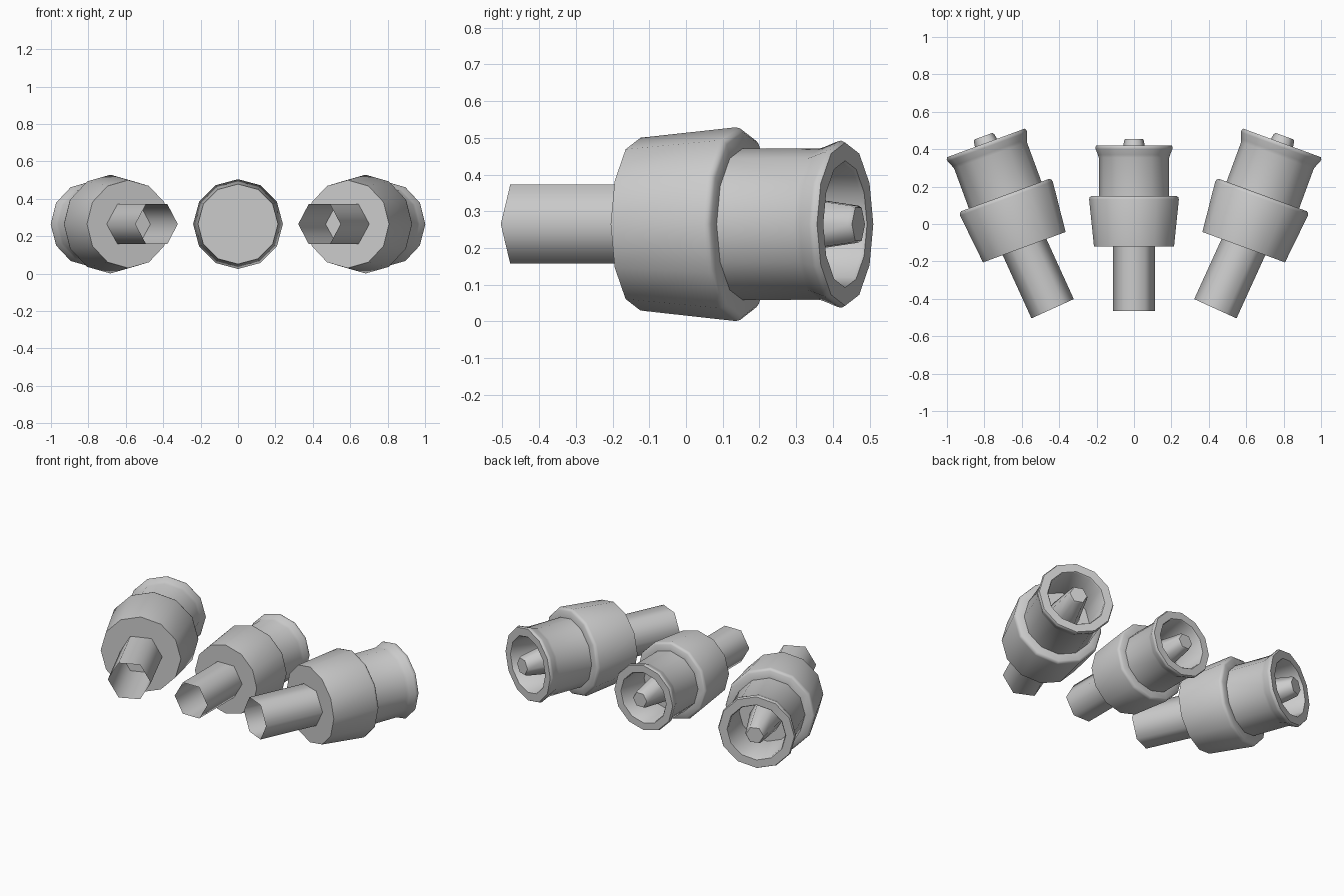
import bpy, bmesh, math
from mathutils import Matrix

if "Cube" in bpy.data.objects:
    bpy.data.objects.remove(bpy.data.objects["Cube"])

grey = bpy.data.materials.new("light_grey")
grey.diffuse_color = (0.6, 0.6, 0.6, 1)
grey.use_nodes = True
grey.node_tree.nodes["Principled BSDF"].inputs["Base Color"].default_value = grey.diffuse_color
AXIS_Z = 0.265


def lathe(name, profile, sides, phase, matrix, smooth):
    """Revolve (radius, y) points around the y axis; radius 0 closes with a cap."""
    bm = bmesh.new()
    rings = []
    for r, y in profile:
        if r == 0:
            rings.append(None)
            continue
        rings.append([bm.verts.new((r * math.cos(phase + 2 * math.pi * i / sides), y,
                                    r * math.sin(phase + 2 * math.pi * i / sides)))
                      for i in range(sides)])
    for a, b in zip(rings, rings[1:]):
        if a is None:
            bm.faces.new(b)
        elif b is None:
            bm.faces.new(a[::-1])
        else:
            for i in range(sides):
                j = (i + 1) % sides
                bm.faces.new((a[i], b[i], b[j], a[j]))
    mesh = bpy.data.meshes.new(name)
    bm.to_mesh(mesh)
    bm.free()
    mesh.materials.append(grey)
    obj = bpy.data.objects.new(name, mesh)
    bpy.context.collection.objects.link(obj)
    obj.matrix_world = matrix
    bpy.ops.object.select_all(action='DESELECT')
    obj.select_set(True)
    bpy.context.view_layer.objects.active = obj
    bpy.ops.object.shade_smooth_by_angle(angle=math.radians(smooth))


# Tapered collar with a rounded front rim
COLLAR = [(0, -0.12), (0.214, -0.12), (0.24, 0.132), (0.237, 0.143),
          (0.228, 0.15), (0.18, 0.15)]
# Cylinder with a flared lip and a hollow mouth
NOZZLE = [(0.188, 0.12), (0.188, 0.355), (0.193, 0.37), (0.205, 0.40), (0.207, 0.41),
          (0.202, 0.42), (0.157, 0.42), (0.152, 0.413), (0.15, 0.2), (0, 0.2)]
# Hexagonal plug inside the mouth
PLUG = [(0.092, 0.2), (0.053, 0.445), (0.047, 0.455), (0, 0.455)]
# Open hexagonal tube behind the collar
STEM = [(0.113, 0), (0.113, 0.355)]


def thruster(side, x, y, scale, turn, stem_x, stem_y, stem_turn):
    place = (Matrix.Translation((x, y, AXIS_Z)) @ Matrix.Rotation(turn, 4, 'Z')
             @ Matrix.Scale(scale, 4))
    stem_place = (Matrix.Translation((stem_x, stem_y, AXIS_Z))
                  @ Matrix.Rotation(stem_turn, 4, 'Z') @ Matrix.Scale(scale, 4))
    lathe(side + "_collar", COLLAR, 12, 0, place, 40)
    lathe(side + "_nozzle", NOZZLE, 12, 0, place, 40)
    lathe(side + "_plug", PLUG, 6, 0, place, 62)
    lathe(side + "_stem", STEM, 6, 0, stem_place, 62)


thruster("middle", 0, 0, 1.0, 0, 0, -0.465, 0)
for side, s in (("left", -1), ("right", 1)):
    thruster(side, s * 0.632, 0.0, 1.1, -s * math.radians(20.2),
             s * 0.435, -0.453, -s * math.radians(24.5))
